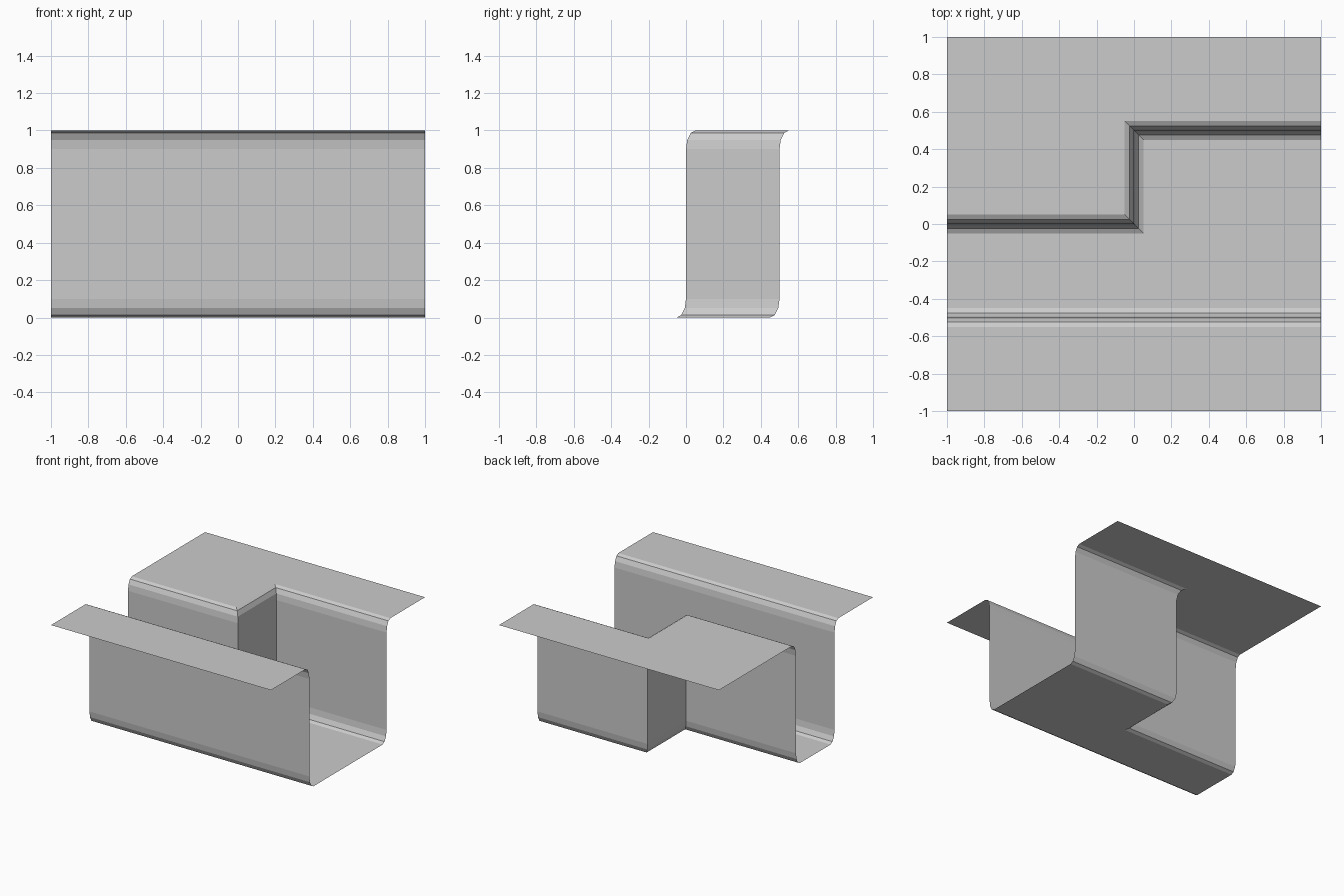
import bpy, bmesh
from math import sin, cos, radians

if "Cube" in bpy.data.objects:
    bpy.data.objects.remove(bpy.data.objects["Cube"])

RY, RZ = 0.05, 0.10          # elliptical rounding of every bend
ANGLES = [radians(a) for a in (0, 30, 60, 90)]

# S-shaped wall profile: (sideways offset, height), floor bend then top bend
upper = [(RY * (1 - cos(a)), 1 - RZ + RZ * sin(a)) for a in ANGLES]
profile = [(-d, 1 - z) for d, z in reversed(upper)] + upper

bm = bmesh.new()


def wall(path):
    """Sweep the profile along a path of (x, y, mitre_x, mitre_y)."""
    rows = [[bm.verts.new((x + d * mx, y + d * my, z)) for x, y, mx, my in path]
            for d, z in profile]
    for low, high in zip(rows, rows[1:]):
        for i in range(len(path) - 1):
            bm.faces.new((low[i], low[i + 1], high[i + 1], high[i]))
    return rows[0], rows[-1]


# Straight front wall and stepped back wall
front_low, front_high = wall([(1, -0.5, 0, -1), (-1, -0.5, 0, -1)])
back_low, back_high = wall([(-1, 0, 0, 1), (0, 0, -1, 1),
                            (0, 0.5, -1, 1), (1, 0.5, 0, 1)])

# Channel floor
bm.faces.new(front_low[::-1] + back_low[::-1])

# Front and back top flanges
bm.faces.new([bm.verts.new((x, -1, 1)) for x in (-1, 1)] + front_high)
bm.faces.new(back_high + [bm.verts.new((x, 1, 1)) for x in (1, -1)])

mesh = bpy.data.meshes.new("stepped_channel")
bm.to_mesh(mesh)
bm.free()
channel = bpy.data.objects.new("stepped_channel", mesh)
bpy.context.collection.objects.link(channel)
